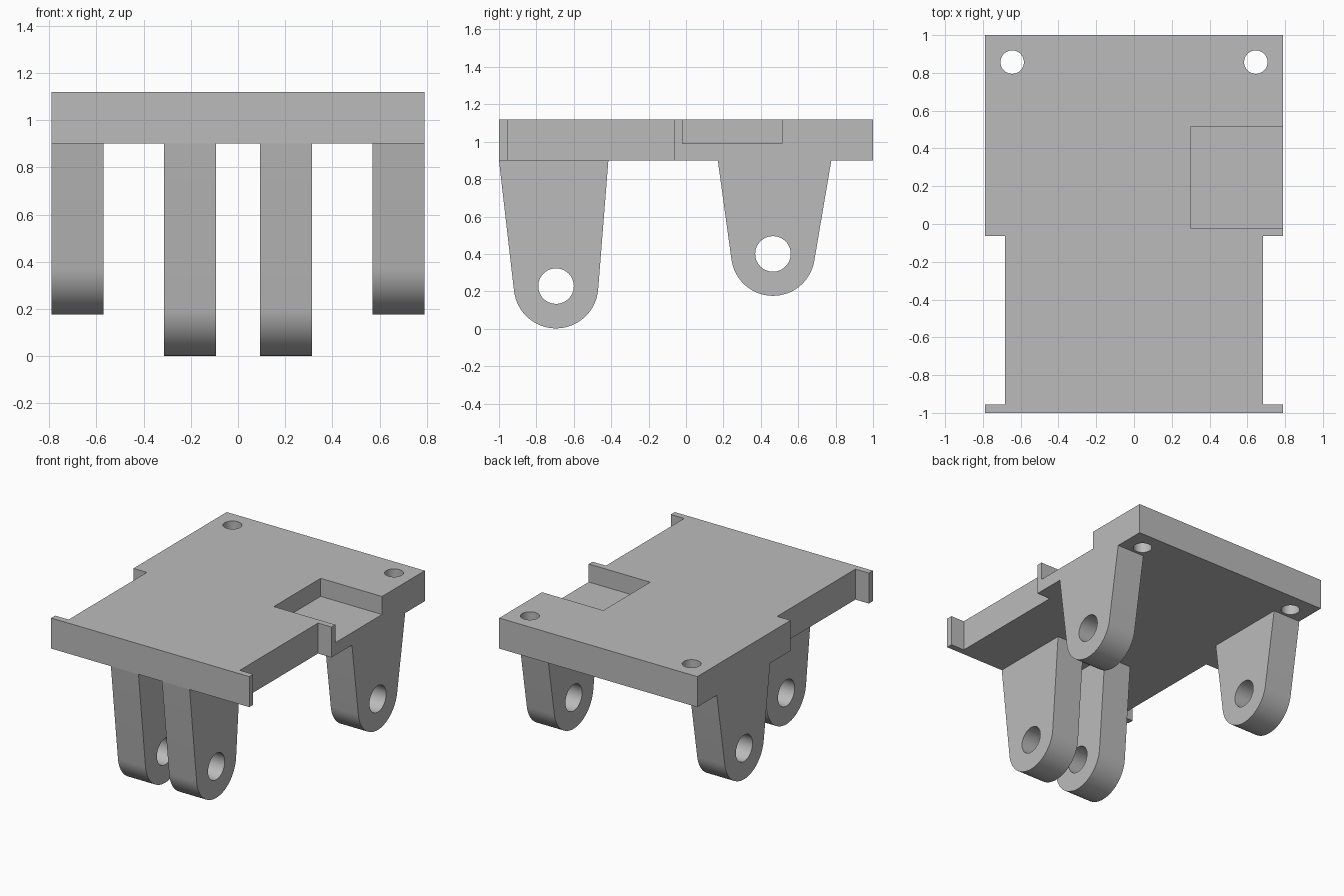
import bpy, bmesh, math
from mathutils import Matrix, Vector

cube = bpy.data.objects.get("Cube")
if cube:
    bpy.data.objects.remove(cube)

grey = bpy.data.materials.new("light grey")
grey.use_nodes = True
colour = (0.5, 0.5, 0.5, 1)
grey.diffuse_color = colour
grey.node_tree.nodes["Principled BSDF"].inputs["Base Color"].default_value = colour

TOP, UNDER, HALF = 1.12, 0.90, 0.79


def prism(name, points, depth):
    """Extrude a closed loop of 3D points along the depth vector."""
    bm = bmesh.new()
    face = bm.faces.new([bm.verts.new(p) for p in points])
    out = bmesh.ops.extrude_face_region(bm, geom=[face])
    moved = [v for v in out["geom"] if isinstance(v, bmesh.types.BMVert)]
    bmesh.ops.translate(bm, verts=moved, vec=depth)
    bmesh.ops.recalc_face_normals(bm, faces=bm.faces)
    mesh = bpy.data.meshes.new(name)
    bm.to_mesh(mesh)
    bm.free()
    mesh.materials.append(grey)
    obj = bpy.data.objects.new(name, mesh)
    bpy.context.collection.objects.link(obj)
    return obj


def circle(radius, n=48):
    return [(radius * math.cos(i * math.tau / n), radius * math.sin(i * math.tau / n))
            for i in range(n)]


def activate(obj):
    bpy.ops.object.select_all(action='DESELECT')
    obj.select_set(True)
    bpy.context.view_layer.objects.active = obj


def cut(obj, cutter):
    cutter.hide_render = True
    mod = obj.modifiers.new("cut", 'BOOLEAN')
    mod.operation, mod.solver, mod.object = 'DIFFERENCE', 'EXACT', cutter
    activate(obj)
    bpy.ops.object.modifier_apply(modifier=mod.name)
    bpy.data.objects.remove(cutter)


# Base plate: wide rear, notched sides and a thin front flange
side = [(HALF, -1), (HALF, -0.955), (0.683, -0.955), (0.683, -0.063), (HALF, -0.063), (HALF, 1)]
outline = side + [(-x, y) for x, y in reversed(side)]
plate = prism("base_plate", [(x, y, UNDER) for x, y in outline], (0, 0, TOP - UNDER))

# Pocket open to the left side
x0, x1, y0, y1 = 0.30, 0.90, -0.02, 0.513
cut(plate, prism("pocket_cutter", [(x0, y0, 0.99), (x1, y0, 0.99), (x1, y1, 0.99), (x0, y1, 0.99)],
                 (0, 0, 0.3)))

# Screw holes at the rear corners
for s in (-1, 1):
    cut(plate, prism("hole_cutter", [(s * 0.645 + a, 0.857 + b, 0.8) for a, b in circle(0.062)],
                     (0, 0, 0.5)))


def lug(name, x, width, y_front, y_back, cy, cz, radius):
    """Tapered hinge lug whose straight sides run tangent to a round, drilled end."""
    def tangent(y, sign):
        dy, dz = y - cy, UNDER - cz
        return math.atan2(dz, dy) + sign * math.acos(radius / math.hypot(dy, dz))
    start, end = tangent(y_front, 1), tangent(y_back, -1) + math.tau
    n = 32
    arc = [start + (end - start) * i / n for i in range(n + 1)]
    profile = [(y_front, UNDER)]
    profile += [(cy + radius * math.cos(a), cz + radius * math.sin(a)) for a in arc]
    profile.append((y_back, UNDER))
    obj = prism(name, [(x, y, z) for y, z in profile], (width, 0, 0))
    cut(obj, prism("bore_cutter", [(x - 0.1, cy + a, cz + b) for a, b in circle(0.095)],
                   (width + 0.2, 0, 0)))
    return obj


# Front pair close together, rear pair flush with the plate sides
parts = [plate]
for label, s in (("right", -1), ("left", 1)):
    parts.append(lug("front_lug_" + label, s * 0.204 - 0.11, 0.22, -1, -0.415, -0.695, 0.228, 0.226))
    parts.append(lug("rear_lug_" + label, s * 0.68 - 0.11, 0.22, 0.17, 0.777, 0.465, 0.40, 0.224))

for part in parts:
    activate(part)
    bpy.ops.object.shade_smooth_by_angle(angle=math.radians(30))
